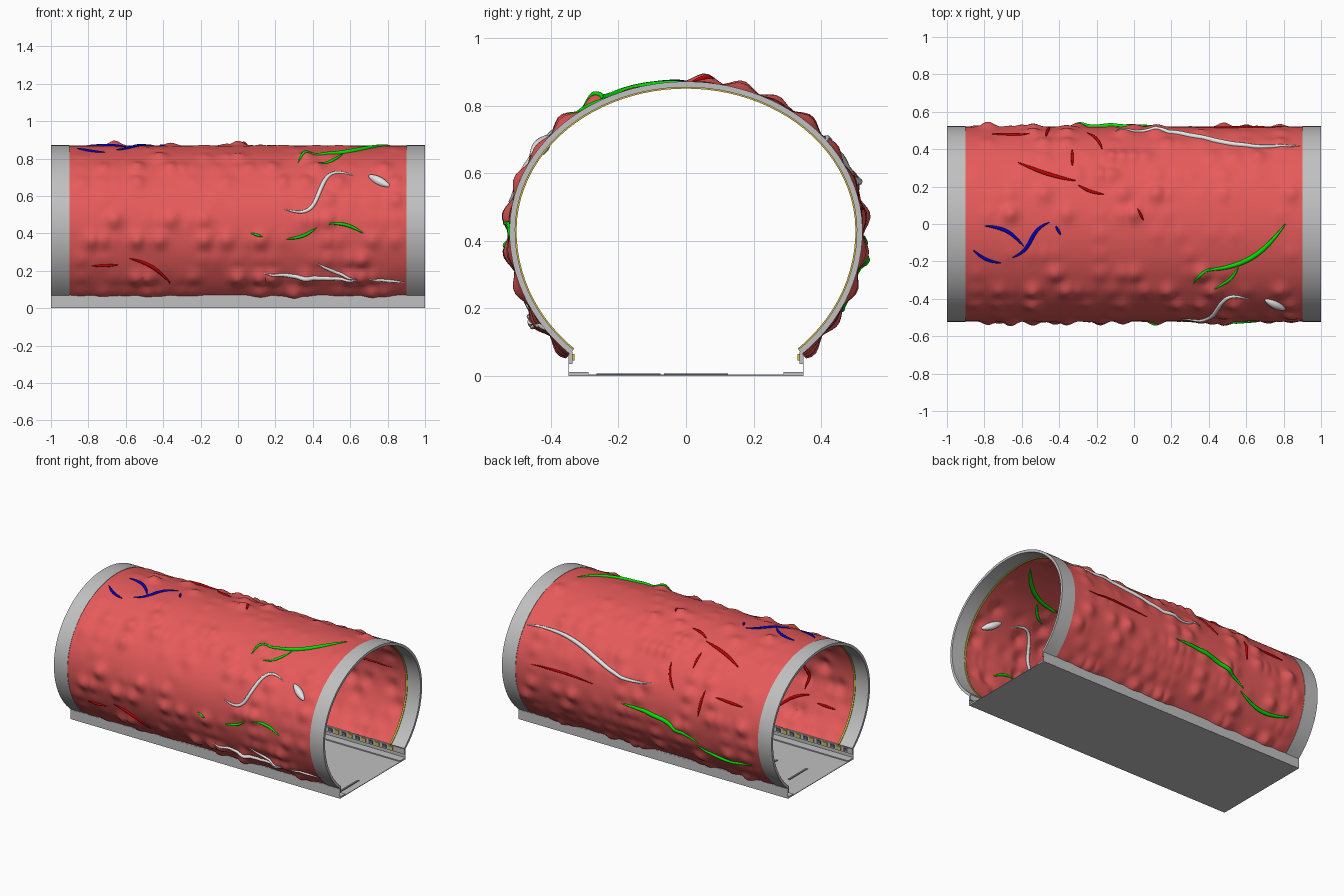
import bpy, bmesh, math, random
from mathutils import Vector, Matrix

if "Cube" in bpy.data.objects:
    bpy.data.objects.remove(bpy.data.objects["Cube"])
random.seed(4)

def mat(name, *rgb):
    m = bpy.data.materials.new(name)
    m.diffuse_color = (*rgb, 1)
    m.use_nodes = True
    m.node_tree.nodes["Principled BSDF"].inputs["Base Color"].default_value = m.diffuse_color
    return m

RED = mat("flesh red", .8, .103, .103)
GREY = mat("metal grey", .53, .53, .53)
DARK = mat("dark grey", .13, .13, .14)
YELLOW = mat("trim yellow", .65, .5, .05)
BLUE = mat("vein blue", 0, 0, .6)
GREEN = mat("vein green", 0, .75, 0)
CRIMSON = mat("vein crimson", .55, 0, 0)
WHITE = mat("vein white", .78, .78, .78)

# horseshoe section: half ellipse above, slightly taller ellipse cut off below
CUT = math.asin(.365 / .485)
section, arc = [], [0]
for i in range(241):
    a = math.pi + CUT - (math.pi + 2 * CUT) * i / 240
    rise = .442 if math.sin(a) > 0 else .485
    section.append(Vector((.523 * math.cos(a), .43 + rise * math.sin(a))))
    if i:
        arc.append(arc[-1] + (section[i] - section[i - 1]).length)
L = arc[-1]
arc = [v - L / 2 for v in arc]          # arc length, 0 at the crown

def sec(s, off=0):
    """Point of the section at arc length s, moved outward by off."""
    i = 0
    while i < len(arc) - 2 and arc[i + 1] < s:
        i += 1
    t = (s - arc[i]) / (arc[i + 1] - arc[i])
    a, b = section[max(i - 1, 0)], section[min(i + 2, len(arc) - 1)]
    d = (b - a).normalized()
    return section[i].lerp(section[i + 1], t) + off * Vector((-d.y, d.x))

# growths: soft bumps on a loose grid, denser low down
DX, DS = .06, .11
bumps = {}
for i in range(-14, 15):
    for j in range(-11, 11):
        if random.random() < .25 + .03 * abs(j + .5):
            bumps[i, j] = .005 + .025 * random.random() ** 2.5

def bump(x, s):
    ci, cj, h = round(x / DX), math.floor(s / DS), 0
    for i in range(ci - 2, ci + 3):
        for j in range(cj - 1, cj + 2):
            if (i, j) in bumps:
                d2 = (x - i * DX) ** 2 + (s - (j + .5) * DS) ** 2
                h = max(h, bumps[i, j] * math.exp(-d2 / .0018))
    return h

def finish(name, me, material, smooth=False):
    me.materials.append(material)
    ob = bpy.data.objects.new(name, me)
    bpy.context.collection.objects.link(ob)
    if smooth:
        bpy.ops.object.select_all(action='DESELECT')
        bpy.context.view_layer.objects.active = ob
        ob.select_set(True)
        bpy.ops.object.shade_smooth_by_angle(angle=math.radians(40))

def add_mesh(name, verts, faces, material, smooth=False):
    me = bpy.data.meshes.new(name)
    me.from_pydata(verts, [], faces)
    finish(name, me, material, smooth)

def boxes(name, items, material):
    """One object of boxes, each given as centre and size."""
    bm = bmesh.new()
    for centre, size in items:
        bmesh.ops.create_cube(bm, size=1, matrix=Matrix.LocRotScale(Vector(centre), None, Vector(size)))
    me = bpy.data.meshes.new(name)
    bm.to_mesh(me)
    bm.free()
    finish(name, me, material)

# bumpy red tunnel wall
NX, NS = 170, 150
S = [L * (j / NS - .5) for j in range(NS + 1)]
base = [(sec(s, -.003), sec(s, .997)) for s in S]
V, F, W = [], [], NS + 1
for i in range(NX + 1):
    x = -.9 + 1.8 * i / NX
    for s, (p, q) in zip(S, base):
        r = p + (q - p) * bump(x, s)
        V.append((x, r.x, r.y))
for a in range(NX * W):
    if a % W < NS:
        F.append((a, a + W, a + W + 1, a + 1))
add_mesh("tunnel_wall", V, F, RED, True)

def arch(name, x0, x1, o0, o1, material):
    """Closed band following the section between two offsets."""
    V, F, n = [], [], 72
    for j in range(n + 1):
        for x, o in ((x0, o1), (x1, o1), (x1, o0), (x0, o0)):
            p = sec(L * (j / n - .5), o)
            V.append((x, p.x, p.y))
    for j in range(n):
        for k in range(4):
            a, b = j * 4 + k, j * 4 + (k + 1) % 4
            F.append((a, b, b + 4, a + 4))
    F += [(3, 2, 1, 0), tuple(range(4 * n, 4 * n + 4))]
    add_mesh(name, V, F, material, True)

# end arches with yellow inner trim
for side, n in ((-1, "left"), (1, "right")):
    arch(n + "_arch", *sorted((side * .9, side)), -.017, 0, GREY)
    arch(n + "_trim", *sorted((side * .893, side * .905)), -.021, -.004, YELLOW)

# floor, edge strips, skirts and wall rails
PAIR = (-1, 1)
boxes("floor", [((0, 0, .002), (2, .694, .004))], GREY)
boxes("floor_edges", [((0, g * .318, .007), (2, .057, .008)) for g in PAIR], GREY)
boxes("side_skirts", [((0, g * .347, .032), (2, .001, .063)) for g in PAIR], GREY)
boxes("wall_rails", [((0, g * .341, .054), (2, .01, .036)) for g in PAIR], GREY)

# studs along the rails, slots across the floor
for name, x0, m in (("dark_studs", -.95, DARK), ("yellow_studs", -.9, YELLOW)):
    boxes(name, [((x0 + .1 * k, g * .334, .055), (.03, .006, .02))
                 for k in range(19) for g in PAIR], m)
boxes("floor_slots", [((x, y, .005), (.016, .19, .004))
                      for x, y in ((-.85, .03), (-.63, .03), (.945, -.17))], DARK)

def arc_of(wall, v):
    """Arc length where a wall has height v, or the roof has y = v."""
    for (p, s), (q, e) in zip(zip(section, arc), zip(section[1:], arc[1:])):
        m = (p + q) / 2
        if wall == "roof":
            ok, a, b = m.y > .43, p.x, q.x
        else:
            ok, a, b = (m.x < 0) == (wall == "front"), p.y, q.y
        if ok and min(a, b) <= v <= max(a, b):
            return s + (e - s) * (v - a) / (b - a)
    return 0

def veins(name, material, *items, girth=None, depth=.002):
    """Tapered strands hugging the wall: start, end, sway to the left.
    A wall name ending in ~ sways both ways."""
    cu = bpy.data.curves.new(name, 'CURVE')
    cu.dimensions, cu.bevel_depth, cu.bevel_resolution = '3D', 1, 2
    n = 28
    for wall, x0, v0, x1, v1, sway in items:
        a, d = Vector((x0, v0)), Vector((x1 - x0, v1 - v0))
        left = Vector((-d.y, d.x)).normalized()
        turns = 2 if wall.endswith("~") else 1
        thick = girth or min(.006 + .014 * d.length, .014)
        sp = cu.splines.new('POLY')
        sp.points.add(n)
        for k in range(n + 1):
            t = k / n
            p = a + d * t + left * sway * math.sin(turns * math.pi * t)
            s = arc_of(wall.strip("~"), p.y)
            q = sec(s, bump(p.x, s) - depth)
            sp.points[k].co = (p.x, q.x, q.y, 1)
            sp.points[k].radius = thick * (.15 + .85 * max(0, math.sin(math.pi * t)) ** .7)
        sp.use_smooth = True
    finish(name, cu, material)

veins("white_veins", WHITE,
      ("front~", .25, .53, .62, .71, -.06), ("front", .14, .19, .64, .16, -.01),
      ("front", .42, .24, .63, .165, -.01), ("front", .7, .16, .89, .135, 0),
      ("roof~", -.1, .49, .89, .42, .022))
veins("white_leaf", WHITE, ("front", .7, .71, .81, .65, 0), girth=.024)
veins("green_veins", GREEN,
      ("front", .26, .37, .42, .43, -.015), ("front", .48, .45, .67, .4, .02),
      ("front", .07, .4, .13, .385, 0), ("roof", .36, -.25, .81, 0, -.07),
      ("roof", .32, -.32, .42, -.235, .02),
      ("roof", .43, -.34, .56, -.23, -.02), ("back", .11, .41, -.44, .28, -.04),
      ("back", -.42, .26, -.82, .23, .045))
veins("blue_veins", BLUE,
      ("roof", -.86, -.14, -.71, -.21, -.015), ("roof", -.8, -.01, -.59, -.12, .03),
      ("roof~", -.65, -.18, -.45, .01, -.015), ("roof", -.42, -.01, -.39, -.06, 0))
veins("crimson_veins", CRIMSON,
      ("front", -.58, .265, -.36, .13, .025), ("front", -.78, .225, -.64, .23, 0),
      ("roof", -.62, .33, -.31, .23, -.01), ("roof", -.3, .21, -.16, .16, -.01),
      ("roof", -.25, .49, -.17, .4, .015), ("roof", -.33, .4, -.33, .31, 0),
      ("roof", .02, .08, .05, .02, 0), ("back", -.56, .61, -.76, .6, 0),
      ("back", -.45, .47, -.47, .63, 0))
veins("side_vein", CRIMSON, ("back", .79, .49, .33, .48, -.01), girth=.007)
veins("inner_vein", CRIMSON, ("front", -.54, .29, -.5, .47, .02), girth=.009, depth=.014)
